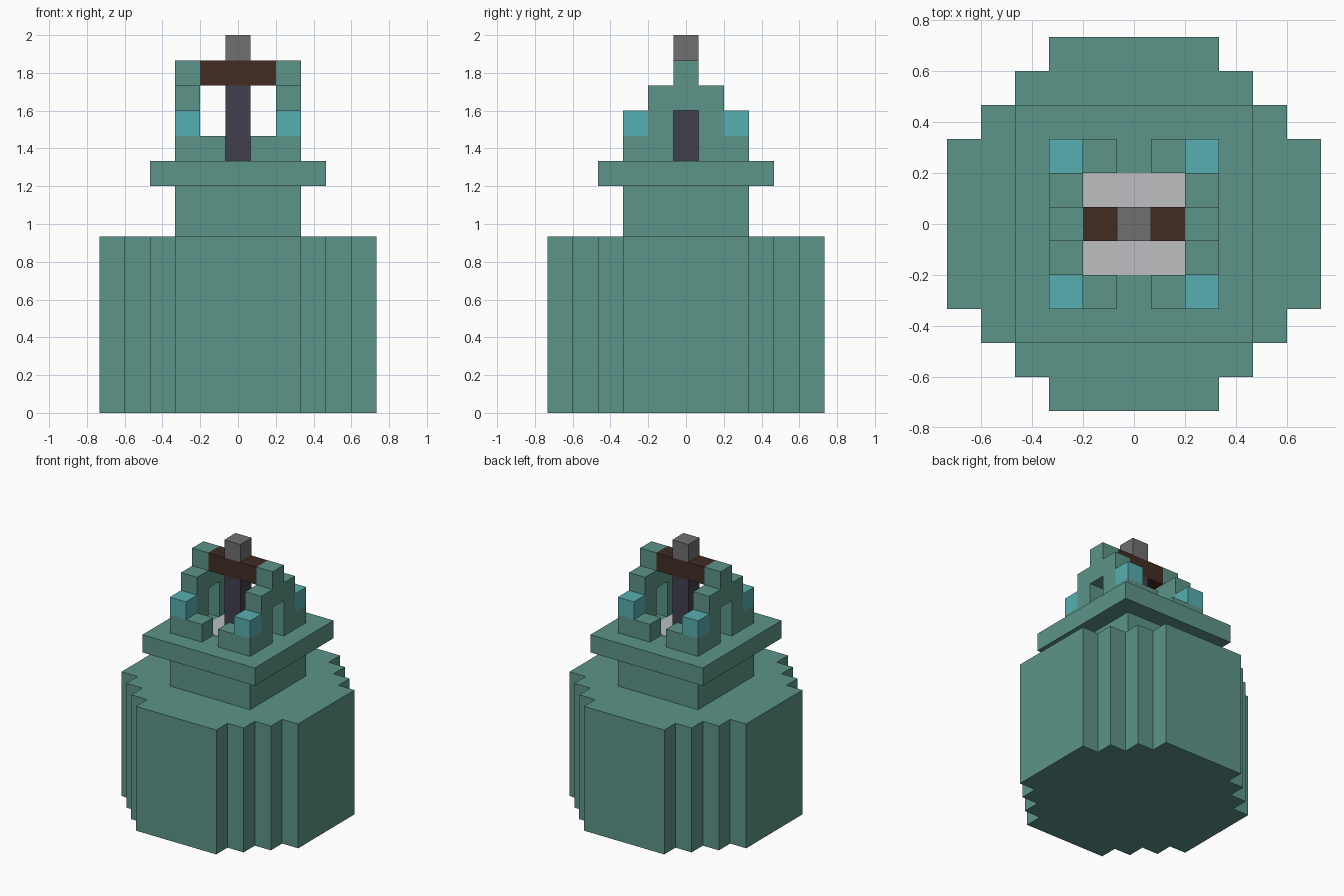
import bpy
import bmesh
from mathutils import Vector

cube = bpy.data.objects.get("Cube")
if cube:
    bpy.data.objects.remove(cube, do_unlink=True)

U = 2 / 15  # size of one block


def material(name, r, g, b):
    m = bpy.data.materials.new(name)
    m.use_nodes = True
    m.diffuse_color = (r, g, b, 1)
    m.node_tree.nodes["Principled BSDF"].inputs["Base Color"].default_value = (r, g, b, 1)
    return m


green = material("weathered green", 0.107, 0.296, 0.246)
cyan = material("bright cyan", 0.095, 0.429, 0.445)
pale = material("pale grey", 0.503, 0.521, 0.527)
brown = material("dark brown", 0.054, 0.025, 0.016)
slate = material("dark slate", 0.054, 0.051, 0.074)
grey = material("mid grey", 0.162, 0.162, 0.162)


def prism(name, outline, start, depth, mat):
    """Extrude a closed outline of 3D block coordinates along depth."""
    bm = bmesh.new()
    verts = [bm.verts.new((Vector(p) + Vector(start)) * U) for p in outline]
    face = bm.faces.new(verts)
    ext = bmesh.ops.extrude_face_region(bm, geom=[face])["geom"]
    moved = [v for v in ext if isinstance(v, bmesh.types.BMVert)]
    bmesh.ops.translate(bm, verts=moved, vec=Vector(depth) * U)
    bmesh.ops.recalc_face_normals(bm, faces=bm.faces)
    mesh = bpy.data.meshes.new(name)
    bm.to_mesh(mesh)
    bm.free()
    mesh.materials.append(mat)
    obj = bpy.data.objects.new(name, mesh)
    bpy.context.scene.collection.objects.link(obj)
    return obj


def box(name, x, y, z, mat):
    """Box from (low, high) pairs in block units."""
    corners = [(x[0], y[0], 0), (x[1], y[0], 0), (x[1], y[1], 0), (x[0], y[1], 0)]
    return prism(name, corners, (0, 0, z[0]), (0, 0, z[1] - z[0]), mat)


def span(sign, lo, hi):
    return tuple(sorted((sign * lo, sign * hi)))


def square(half):
    return (-half, half)


# Round stepped body: one quarter turned four times
quarter = [(5.5, 2.5), (4.5, 2.5), (4.5, 3.5), (3.5, 3.5), (3.5, 4.5), (2.5, 4.5), (2.5, 5.5)]
outline = []
for turn in range(4):
    outline += [(x, y, 0) for x, y in quarter]
    quarter = [(-y, x) for x, y in quarter]
prism("body", outline, (0, 0, 0), (0, 0, 7), green)

# Neck and collar slab
box("neck", square(2.5), square(2.5), (7, 9), green)
box("collar", square(3.5), square(3.5), (9, 10), green)
box("inner_floor", square(1.5), square(1.5), (9.98, 10.03), pale)

# Stepped side walls with a doorway
half = [(0.5, 12), (0.5, 10), (2.5, 10), (2.5, 11), (1.5, 11), (1.5, 13), (0.5, 13), (0.5, 14)]
wall = half + [(-y, z) for y, z in reversed(half)]
for side, sx in (("left", 1), ("right", -1)):
    x = span(sx, 1.5, 2.5)
    prism(side + "_wall", [(0, y, z) for y, z in wall], (x[0], 0, 0), (1, 0, 0), green)
    for end, sy in (("front", -1), ("back", 1)):
        y = span(sy, 1.5, 2.5)
        box(f"{end}_{side}_parapet", span(sx, 0.5, 1.5), y, (10, 11), green)
        box(f"{end}_{side}_lamp", x, y, (11, 12), cyan)

# Central post, crossbar and cap
box("post", square(0.5), square(0.5), (10, 13), slate)
box("crossbar", square(1.5), square(0.5), (13, 14), brown)
box("cap", square(0.5), square(0.5), (14, 15), grey)
